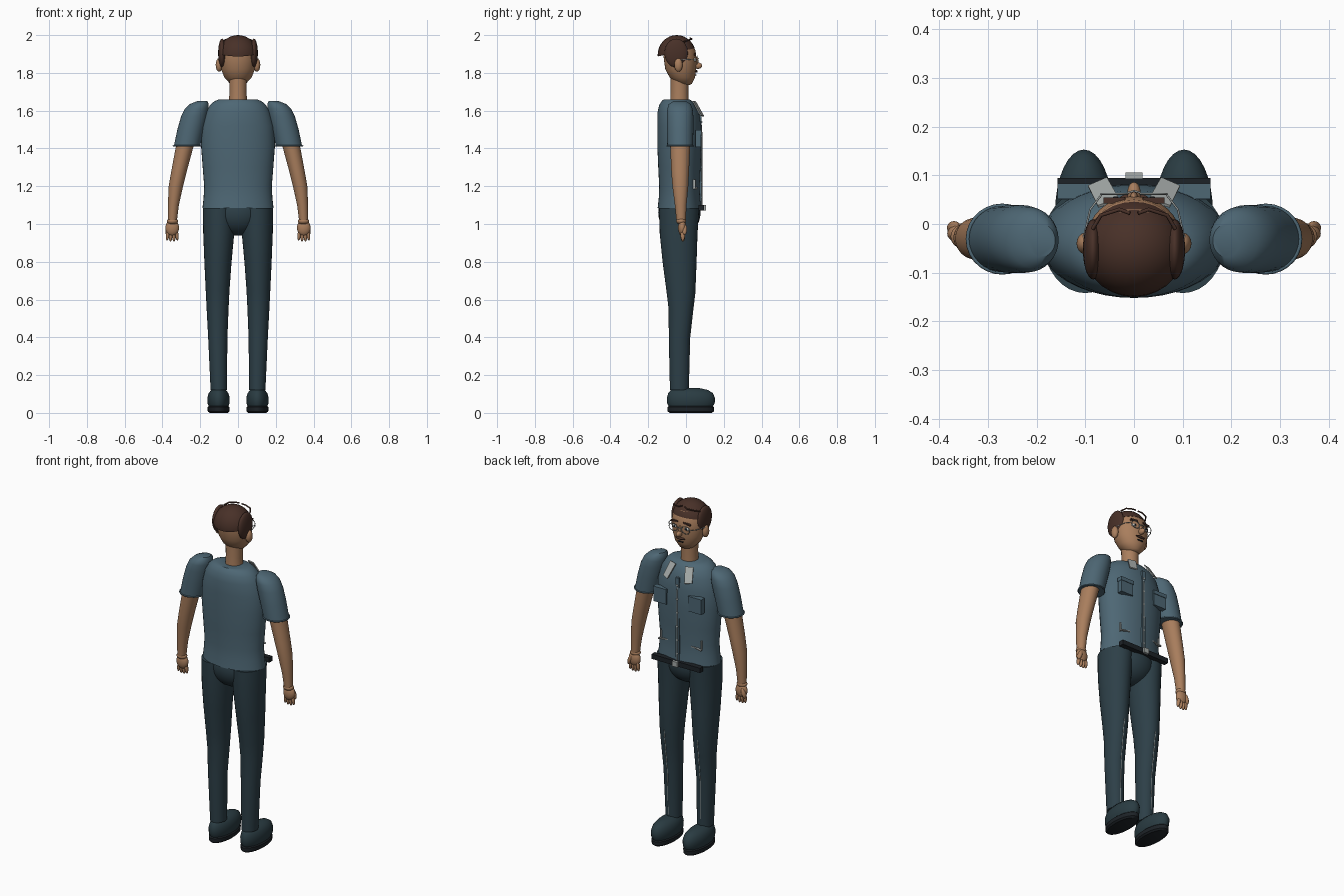
import bpy, bmesh
from math import cos, sin, pi
from mathutils import Matrix, Vector

if "Cube" in bpy.data.objects:
    bpy.data.objects.remove(bpy.data.objects["Cube"])


def material(name, r, g, b):
    m = bpy.data.materials.new(name)
    m.use_nodes = True
    m.diffuse_color = (r, g, b, 1)
    m.node_tree.nodes["Principled BSDF"].inputs["Base Color"].default_value = (r, g, b, 1)
    return m


SHIRT = material("slate shirt", .075, .135, .175)
TROUSER = material("dark trousers", .026, .05, .064)
SHOE = material("shoe", .023, .045, .055)
SKIN = material("skin", .40, .21, .11)
HAIR = material("brown hair", .065, .03, .021)
PALE = material("pale cloth", .38, .41, .40)
BLACK = material("belt black", .012, .016, .02)
WHITE = material("eye white", .75, .75, .72)


def put(name, bm, mat, smooth=True):
    bmesh.ops.recalc_face_normals(bm, faces=bm.faces)
    me = bpy.data.meshes.new(name)
    bm.to_mesh(me)
    bm.free()
    ob = bpy.data.objects.new(name, me)
    me.materials.append(mat)
    bpy.context.collection.objects.link(ob)
    if smooth:
        bpy.ops.object.select_all(action='DESELECT')
        bpy.context.view_layer.objects.active = ob
        ob.select_set(True)
        bpy.ops.object.shade_smooth_by_angle(angle=.7)
    return ob


def loft(name, rings, mat, n=32):
    """Skin elliptical rings given as (z, centre x, centre y, radius x, radius y)."""
    bm = bmesh.new()
    loops = [[bm.verts.new((x + rx * cos(2 * pi * i / n), y + ry * sin(2 * pi * i / n), z))
              for i in range(n)] for z, x, y, rx, ry in rings]
    for a, b in zip(loops, loops[1:]):
        for i in range(n):
            j = (i + 1) % n
            bm.faces.new((a[i], a[j], b[j], b[i]))
    bm.faces.new(loops[0])
    bm.faces.new(loops[-1])
    return put(name, bm, mat)


def ball(name, centre, radii, mat, cut=None, tilt=0):
    """Ellipsoid, optionally trimmed below a plane given as (point, normal)."""
    bm = bmesh.new()
    mx = Matrix.Translation(centre) @ Matrix.Rotation(tilt, 4, 'Y') @ Matrix.Diagonal((*radii, 1))
    bmesh.ops.create_uvsphere(bm, u_segments=28, v_segments=16, radius=1, matrix=mx)
    if cut:
        bmesh.ops.bisect_plane(bm, geom=bm.verts[:] + bm.edges[:] + bm.faces[:],
                               plane_co=cut[0], plane_no=cut[1], clear_inner=True)
        bmesh.ops.holes_fill(bm, edges=[e for e in bm.edges if e.is_boundary])
    return put(name, bm, mat)


def box(name, centre, size, mat, tilt=0):
    bm = bmesh.new()
    mx = Matrix.Translation(centre) @ Matrix.Rotation(tilt, 4, 'Y') @ Matrix.Diagonal((*size, 1))
    bmesh.ops.create_cube(bm, size=1, matrix=mx)
    return put(name, bm, mat, False)


def tube(name, points, radius, mat, closed=False):
    cu = bpy.data.curves.new(name, 'CURVE')
    cu.dimensions = '3D'
    cu.bevel_depth = radius
    cu.bevel_resolution = 2
    sp = cu.splines.new('POLY')
    sp.points.add(len(points) - 1)
    for p, co in zip(sp.points, points):
        p.co = (*co, 1)
    sp.use_cyclic_u = closed
    cu.materials.append(mat)
    ob = bpy.data.objects.new(name, cu)
    bpy.context.collection.objects.link(ob)
    return ob


def oval(centre, u, v, n=28):
    c, u, v = Vector(centre), Vector(u), Vector(v)
    return [c + u * cos(2 * pi * i / n) + v * sin(2 * pi * i / n) for i in range(n)]


# Torso, hips and neck
loft("shirt_body", [(1.085, 0, -.035, .188, .115), (1.14, 0, -.035, .182, .109),
                    (1.2, 0, -.035, .179, .107), (1.3, 0, -.035, .187, .112),
                    (1.42, 0, -.035, .196, .117), (1.52, 0, -.036, .19, .116),
                    (1.59, 0, -.041, .17, .11), (1.63, 0, -.046, .148, .096),
                    (1.65, 0, -.048, .125, .081), (1.66, 0, -.05, .1, .068)], SHIRT, 40)
ball("hips", (0, -.035, 1.06), (.14, .112, .122), TROUSER)
loft("neck", [(1.62, 0, -.035, .05, .05), (1.7, 0, -.034, .045, .047),
              (1.78, 0, -.033, .047, .048)], SKIN)

# Head and hair
loft("head", [(1.735, 0, -.005, .018, .022), (1.743, 0, -.01, .042, .042),
              (1.775, 0, -.019, .072, .067), (1.82, 0, -.028, .09, .082),
              (1.87, 0, -.03, .097, .087), (1.92, 0, -.036, .094, .086),
              (1.96, 0, -.04, .074, .07), (1.985, 0, -.045, .03, .03)], SKIN)
ball("hair_cap", (0, -.049, 1.895), (.105, .101, .105), HAIR,
     ((0, -.15, 1.887), Vector((0, -.22, 1)).normalized()))
ball("nose", (0, .062, 1.838), (.014, .024, .017), SKIN)
ball("nose_bridge", (0, .054, 1.858), (.008, .012, .026), SKIN)
ball("moustache", (0, .053, 1.808), (.03, .009, .007), HAIR)
box("mouth", (0, .051, 1.788), (.034, .008, .005), BLACK)
tube("glasses_bridge", [(-.014, .064, 1.872), (0, .068, 1.876), (.014, .064, 1.872)], .002, PALE)

# Shirt front and belt
box("placket", (0, .076, 1.34), (.022, .012, .49), SHIRT)
tube("zip_line", [(0, .073, 1.59), (0, .083, 1.5), (0, .084, 1.1)], .003, PALE)
for k in range(6):
    ball("shirt_button", (0, .083, 1.14 + k * .08), (.006, .004, .006), PALE)
box("belt", (0, .08, 1.086), (.315, .03, .028), BLACK)
box("buckle", (0, .1, 1.086), (.034, .012, .03), PALE)

for s, side in ((1, "left_"), (-1, "right_")):
    # Face details
    ball(side + "ear", (s * .1, -.04, 1.842), (.018, .022, .036), SKIN)
    ball(side + "side_hair", (s * .084, -.052, 1.905), (.021, .062, .076), HAIR)
    ball(side + "eye", (s * .038, .045, 1.87), (.017, .01, .01), WHITE)
    ball(side + "pupil", (s * .038, .053, 1.87), (.006, .004, .007), BLACK)
    box(side + "eyebrow", (s * .04, .048, 1.9), (.045, .012, .008), HAIR, s * .12)
    tube(side + "lens_rim", oval((s * .04, .062, 1.868), (.027, 0, 0), (0, 0, .021)),
         .002, PALE, True)
    tube(side + "glasses_arm", [(s * .067, .06, 1.872), (s * .09, .03, 1.872),
                                (s * .104, -.03, 1.868)], .002, PALE)
    tube(side + "fringe_strand", [(s * .085, -.01, 1.965), (s * .068, .018, 1.975),
                                  (s * .03, .03, 1.979), (s * .008, .022, 1.985)], .004, HAIR)

    # Sleeves, arms and hands
    loft(side + "sleeve", [(1.41, s * .271, -.031, .069, .068), (1.5, s * .25, -.031, .071, .07),
                           (1.57, s * .231, -.031, .07, .07), (1.61, s * .218, -.032, .063, .067),
                           (1.635, s * .205, -.033, .05, .058), (1.65, s * .19, -.034, .028, .034)],
         SHIRT)
    tube(side + "cuff", oval((s * .271, -.031, 1.413), (.071, 0, 0), (0, .069, 0)),
         .004, SHIRT, True)
    loft(side + "arm", [(1.02, s * .347, -.026, .024, .025), (1.1, s * .342, -.028, .029, .031),
                        (1.2, s * .329, -.03, .038, .042), (1.28, s * .312, -.031, .041, .047),
                        (1.42, s * .28, -.031, .047, .053)], SKIN)
    ball(side + "wrist", (s * .347, -.026, 1.015), (.03, .026, .018), SKIN)
    ball(side + "palm", (s * .348, -.02, .98), (.036, .022, .043), SKIN)
    for k in range(4):
        ball(side + "finger", (s * (.324 + k * .016), -.017, .943 - .006 * (k in (1, 2))),
             (.009, .012, .031), SKIN, tilt=-s * (k - 1.5) * .08)
    ball(side + "thumb", (s * .37, -.008, .972), (.012, .014, .03), SKIN, tilt=-s * .3)

    # Legs and shoes
    loft(side + "leg", [(.12, s * .102, -.035, .043, .05), (.4, s * .107, -.035, .051, .056),
                        (.55, s * .108, -.027, .058, .065), (.65, s * .108, -.027, .063, .077),
                        (.8, s * .106, -.034, .072, .09), (.95, s * .102, -.039, .082, .1),
                        (1.085, s * .1, -.036, .086, .106)], TROUSER)
    tube(side + "leg_crease", [(s * .105, .013, .14), (s * .107, .02, .4),
                               (s * .108, .037, .55), (s * .108, .049, .65)], .0025, PALE)
    loft(side + "sole", [(.0, s * .103, .025, .048, .112), (.008, s * .103, .025, .057, .122),
                         (.03, s * .103, .025, .058, .123), (.036, s * .103, .025, .052, .116)],
         BLACK)
    loft(side + "shoe", [(.03, s * .103, .025, .05, .114), (.05, s * .103, .026, .058, .126),
                         (.08, s * .103, .026, .059, .127), (.105, s * .103, .024, .052, .118),
                         (.122, s * .103, .018, .038, .097), (.131, s * .103, .01, .018, .06)],
         SHOE)

    # Collar flap, chest pocket and hand pocket
    bm = bmesh.new()
    corners = [(.03, .05, 1.648), (.074, .036, 1.65), (.094, .077, 1.575), (.055, .094, 1.57)]
    bm.faces.new([bm.verts.new((s * x, y, z)) for x, y, z in corners])
    flap = put(side + "collar", bm, PALE, False)
    solid = flap.modifiers.new("thickness", 'SOLIDIFY')
    solid.thickness = .006
    solid.offset = 0
    box(side + "chest_pocket", (s * .114, .065, 1.45), (.082, .03, .085), SHIRT)
    box(side + "pocket_flap", (s * .114, .067, 1.486), (.086, .032, .022), SHIRT)
    box(side + "pocket_welt", (s * .105, .056, 1.19), (.07, .012, .006), PALE, s * .15)
    box(side + "pocket_edge", (s * .132, .044, 1.21), (.005, .012, .05), PALE)
